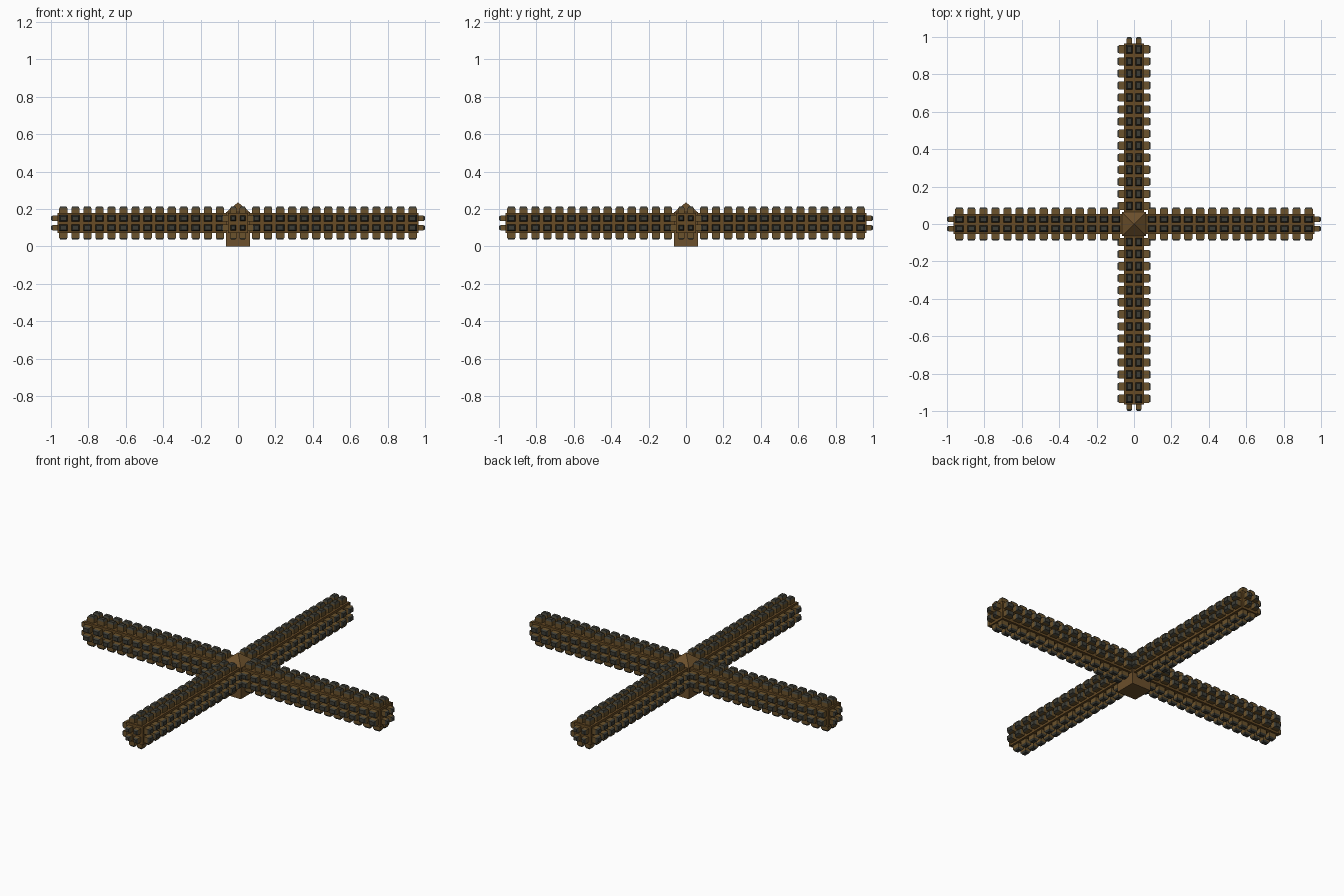
import bpy, bmesh, math
from mathutils import Vector, Matrix

if "Cube" in bpy.data.objects:
    bpy.data.objects.remove(bpy.data.objects["Cube"])

CZ = 0.125        # height of the beam axis
CORE = 0.054      # half thickness of a beam
TIP = 0.089       # stud tip distance from the beam axis
PITCH = 0.0644    # stud spacing
END = 0.964       # beam end before the end studs


def mat(name, col):
    m = bpy.data.materials.new(name)
    m.diffuse_color = (*col, 1)
    m.use_nodes = True
    m.node_tree.nodes["Principled BSDF"].inputs["Base Color"].default_value = m.diffuse_color
    return m


core_mat = mat("beam brown", (0.135, 0.070, 0.018))
stud_mat = mat("stud olive brown", (0.145, 0.085, 0.025))
tip_mat = mat("dark iron", (0.045, 0.045, 0.035))
post_mat = mat("post brown", (0.150, 0.080, 0.025))


def finish(bm, name, mats):
    bmesh.ops.recalc_face_normals(bm, faces=bm.faces)
    me = bpy.data.meshes.new(name)
    bm.to_mesh(me)
    bm.free()
    for m in mats:
        me.materials.append(m)
    ob = bpy.data.objects.new(name, me)
    bpy.context.collection.objects.link(ob)
    return ob


def box(bm, lo, hi):
    lo, hi = Vector(lo), Vector(hi)
    M = Matrix.Translation((lo + hi) / 2) @ Matrix.Diagonal((*(hi - lo), 1))
    bmesh.ops.create_cube(bm, size=1, matrix=M)


def stud(bm, base, u, v, n, a, b, h):
    """Square peg standing along n, with a dark chamfered tip."""
    base, u, v, n = map(Vector, (base, u, v, n))
    rings = []
    for t, inset in ((-0.003, 0), (h - 0.010, 0), (h, 0.006)):
        rings.append([bm.verts.new(base + u * sx * (a - inset) + v * sy * (b - inset) + n * t)
                      for sx, sy in ((-1, -1), (1, -1), (1, 1), (-1, 1))])
    bm.faces.new(rings[0][::-1])
    for level in range(2):
        for i in range(4):
            j = (i + 1) % 4
            f = bm.faces.new((rings[level][i], rings[level][j],
                              rings[level + 1][j], rings[level + 1][i]))
            f.material_index = level
    bm.faces.new(rings[2]).material_index = 1


# studded beams, one arm turned around the post
for k, side in enumerate(("right", "back", "left", "front")):
    turn = Matrix.Translation((0, 0, CZ)) @ Matrix.Rotation(k * math.pi / 2, 4, 'Z')

    bm = bmesh.new()
    box(bm, (0.03, -CORE, -CORE), (END, CORE, CORE))
    finish(bm, side + "_beam", [core_mat]).matrix_world = turn

    bm = bmesh.new()
    for q in range(4):
        ang = q * math.pi / 2
        n = Vector((0, round(math.cos(ang)), round(math.sin(ang))))
        u = Vector((1, 0, 0))
        v = n.cross(u)
        for i in range(1, 15):
            for s in (-1, 1):
                base = u * PITCH * (i + 0.5) + v * s * 0.025 + n * CORE
                stud(bm, base, u, v, n, 0.022, 0.017, TIP - CORE)
    # end studs
    for y in (-0.025, 0.025):
        for z in (-0.025, 0.025):
            stud(bm, (END, y, z), (0, 1, 0), (0, 0, 1), (1, 0, 0), 0.015, 0.015, 1 - END)
    finish(bm, side + "_studs", [stud_mat, tip_mat]).matrix_world = turn

# central post with pyramid cap
bm = bmesh.new()
P = 0.063
box(bm, (-P, -P, 0), (P, P, 0.183))
top = [f for f in bm.faces if f.calc_center_median().z > 0.18]
cap = bmesh.ops.poke(bm, faces=top)
for vert in cap["verts"]:
    vert.co.z = 0.236
finish(bm, "centre_post", [post_mat])
